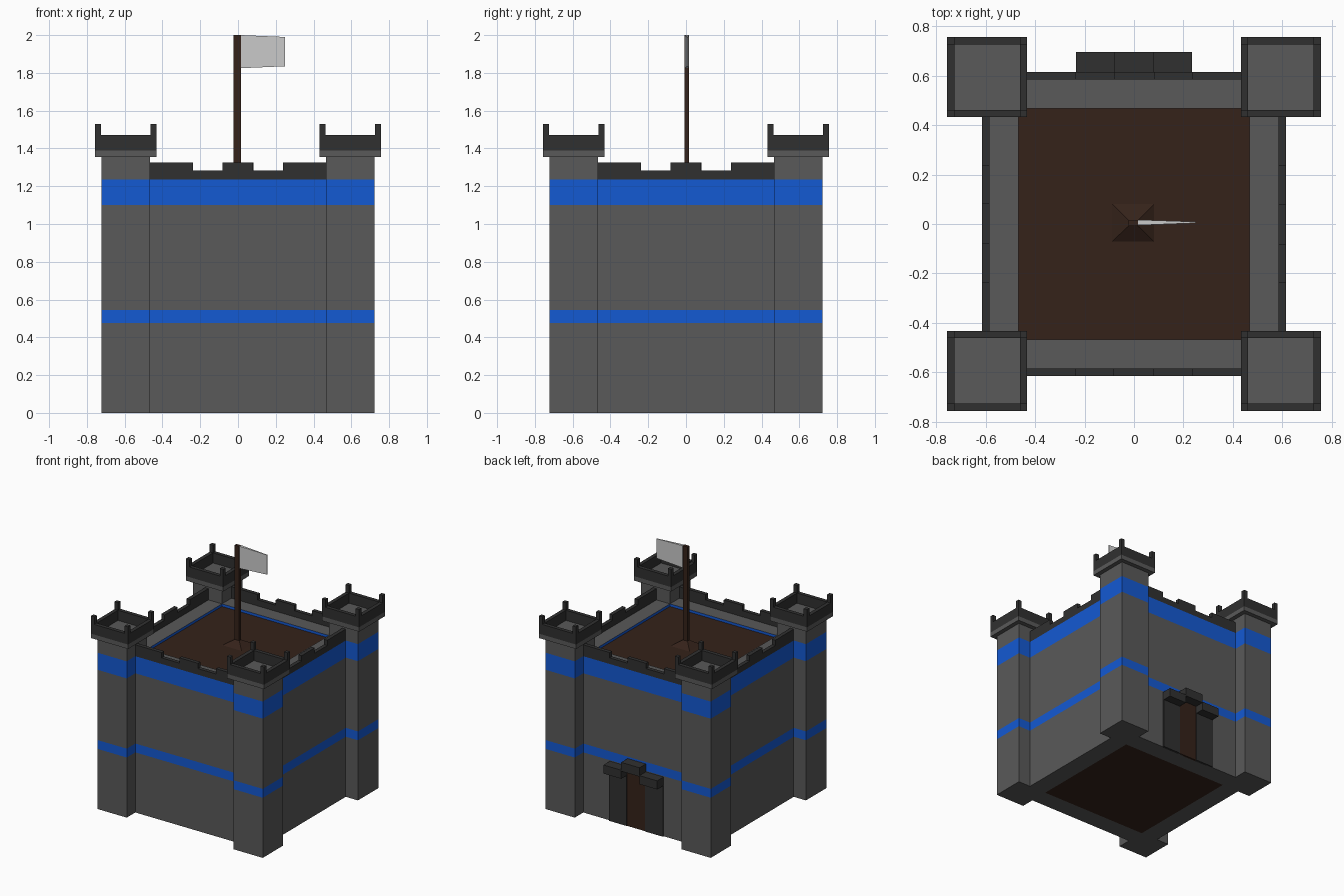
import bpy, bmesh
from mathutils import Matrix
from math import pi

if "Cube" in bpy.data.objects:
    bpy.data.objects.remove(bpy.data.objects["Cube"])


def material(name, r, g, b):
    m = bpy.data.materials.new(name)
    m.diffuse_color = (r, g, b, 1)
    m.use_nodes = True
    m.node_tree.nodes["Principled BSDF"].inputs["Base Color"].default_value = m.diffuse_color
    return m


STONE = material("stone", 0.1, 0.1, 0.1)
DARK = material("dark_stone", 0.03, 0.03, 0.03)
BLUE = material("blue_band", 0.007, 0.1, 0.65)
WOOD = material("wood", 0.035, 0.016, 0.01)
WHITE = material("cloth", 0.8, 0.8, 0.8)


def finish(name, bm, mats, turn=0):
    bm.transform(Matrix.Rotation(turn * pi / 2, 4, 'Z'))
    bmesh.ops.recalc_face_normals(bm, faces=bm.faces)
    me = bpy.data.meshes.new(name)
    bm.to_mesh(me)
    bm.free()
    for m in mats:
        me.materials.append(m)
    ob = bpy.data.objects.new(name, me)
    bpy.context.collection.objects.link(ob)
    return ob


def loft(bm, sections, slots=None):
    """Rectangular sections (x0, x1, y0, y1, z) skinned from bottom to top."""
    rings = [[bm.verts.new(p) for p in ((a, c, z), (b, c, z), (b, d, z), (a, d, z))]
             for a, b, c, d, z in sections]
    bm.faces.new(rings[0][::-1])
    bm.faces.new(rings[-1])
    for k, (lo, hi) in enumerate(zip(rings, rings[1:])):
        for i in range(4):
            j = (i + 1) % 4
            f = bm.faces.new((lo[i], lo[j], hi[j], hi[i]))
            f.material_index = slots[k] if slots else 0


def boxes(name, items, mat, turn=0):
    """One object from boxes given as (x0, x1, y0, y1, z0, z1)."""
    bm = bmesh.new()
    for a, b, c, d, z0, z1 in items:
        loft(bm, [(a, b, c, d, z0), (a, b, c, d, z1)])
    return finish(name, bm, [mat], turn)


def banded(name, rect, levels, turn=0):
    """Stone block whose sides carry alternating blue bands."""
    bm = bmesh.new()
    loft(bm, [(*rect, z) for z in levels], [k % 2 for k in range(len(levels) - 1)])
    return finish(name, bm, [STONE, BLUE], turn)


LEVELS = [0, 0.475, 0.545, 1.10, 1.235]
IN, OUT, T = 0.467, 0.615, 0.03

# walls with battlements, one per side
for turn in range(4):
    banded("wall", (-IN, IN, -OUT, -IN), LEVELS, turn)
    cuts = [(-IN, -0.237, 1.325), (-0.237, -0.083, 1.283), (-0.083, 0.08, 1.325),
            (0.08, 0.237, 1.283), (0.237, IN, 1.325)]
    boxes("battlement", [(a, b, -OUT, -OUT + T, 1.235, z) for a, b, z in cuts], DARK, turn)

# corner towers: shaft, cap slab, parapet with corner posts
for turn in range(4):
    banded("tower", (IN, 0.722, IN, 0.722), LEVELS + [1.355], turn)
    a, b = 0.432, 0.756
    boxes("tower_cap", [(a, b, a, b, 1.355, 1.39)], STONE, turn)
    bars = [(a, b, y, y + T, 1.39, 1.47) for y in (a, b - T)]
    bars += [(x, x + T, a + T, b - T, 1.39, 1.47) for x in (a, b - T)]
    bars += [(x, x + T, y, y + T, 1.47, 1.53) for x in (a, b - T) for y in (a, b - T)]
    boxes("tower_parapet", bars, DARK, turn)

# floors
boxes("roof_floor", [(-IN, IN, -IN, IN, 1.19, 1.215)], WOOD)
boxes("ground_floor", [(-IN, IN, -IN, IN, 0, 0.03)], WOOD)

# gate on the back wall
boxes("gate_pillars", [(s - 0.0775, s + 0.0775, OUT - 0.01, 0.625, 0, 0.405)
                       for s in (-0.158, 0.158)], DARK)
boxes("gate_door", [(-0.08, 0.08, OUT - 0.01, 0.621, 0, 0.465)], WOOD)
boxes("gate_lintels", [(-0.235, -0.08, OUT - 0.01, 0.695, 0.4, 0.468),
                       (-0.08, 0.08, OUT - 0.01, 0.695, 0.46, 0.53),
                       (0.08, 0.235, OUT - 0.01, 0.695, 0.4, 0.468)], DARK)

# flagpole with pyramid foot
bm = bmesh.new()
pole = (-0.023, 0.017, -0.009, 0.015)
loft(bm, [(-0.088, 0.08, -0.07, 0.08, 1.215), (*pole, 1.255), (*pole, 2.0)])
finish("flagpole", bm, [WOOD])

# flag, tapering away from the pole
bm = bmesh.new()
loft(bm, [(0.017, 0.25, -0.005, 0.017, 1.825), (0.017, 0.25, -0.005, 0.017, 2.0)])
for v in bm.verts:
    if v.co.x > 0.1:
        v.co.y = 0.004 if v.co.y < 0 else 0.009
        v.co.z = 1.835 if v.co.z < 1.9 else 1.99
finish("flag", bm, [WHITE])
